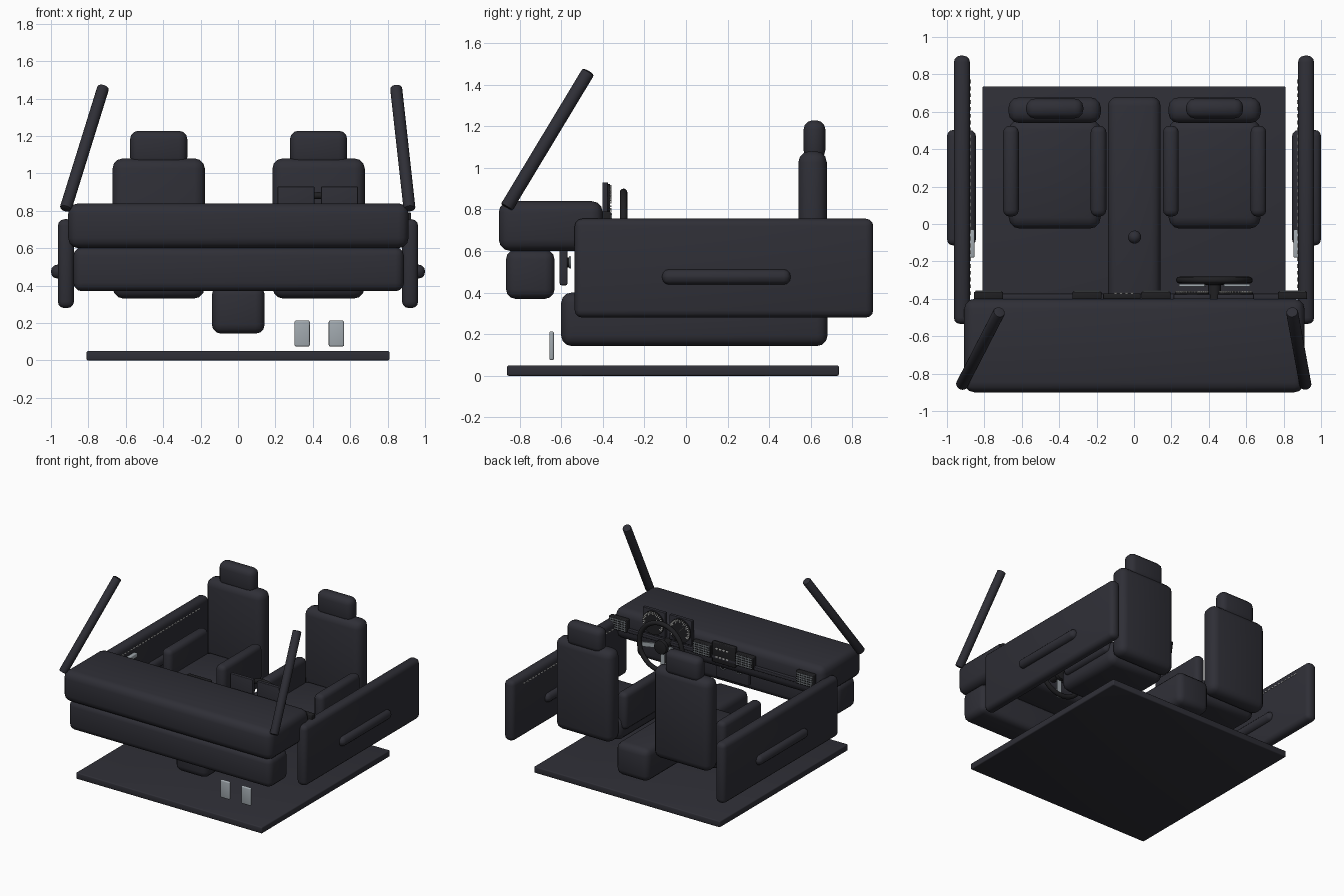
import bpy, bmesh, math
from mathutils import Matrix, Vector

if "Cube" in bpy.data.objects:
    bpy.data.objects.remove(bpy.data.objects["Cube"])


def mat(name, r, g, b):
    m = bpy.data.materials.new(name)
    m.diffuse_color = (r, g, b, 1)
    m.use_nodes = True
    m.node_tree.nodes["Principled BSDF"].inputs["Base Color"].default_value = m.diffuse_color
    return m


TRIM = mat("dark_trim", 0.028, 0.028, 0.037)
BLACK = mat("black_plastic", 0.014, 0.014, 0.016)
METAL = mat("grey_metal", 0.36, 0.40, 0.43)
PALE = mat("pale_marking", 0.72, 0.72, 0.70)


def finish(name, bm, m):
    me = bpy.data.meshes.new(name)
    bm.to_mesh(me)
    bm.free()
    me.materials.append(m)
    ob = bpy.data.objects.new(name, me)
    bpy.context.collection.objects.link(ob)
    bpy.ops.object.select_all(action='DESELECT')
    ob.select_set(True)
    bpy.context.view_layer.objects.active = ob
    bpy.ops.object.shade_smooth_by_angle(angle=math.radians(35))
    return ob


def box(name, x, y, z, m=TRIM, bevel=0.0, seg=3):
    """Rounded box from (min, max) ranges."""
    bm = bmesh.new()
    size = [r[1] - r[0] for r in (x, y, z)]
    mid = [(r[0] + r[1]) / 2 for r in (x, y, z)]
    bmesh.ops.create_cube(bm, size=1, matrix=Matrix.Translation(mid) @ Matrix.Diagonal((*size, 1)))
    if bevel:
        bmesh.ops.bevel(bm, geom=bm.edges[:], offset=min(bevel, min(size) * 0.48),
                        segments=seg, profile=0.5, affect='EDGES')
    return finish(name, bm, m)


def bars(name, items, m):
    """Many small bars in one object: (centre, size, turn about y)."""
    bm = bmesh.new()
    for c, s, turn in items:
        bmesh.ops.create_cube(bm, size=1, matrix=Matrix.Translation(c)
                              @ Matrix.Rotation(turn, 4, 'Y') @ Matrix.Diagonal((*s, 1)))
    return finish(name, bm, m)


def rod(name, a, b, r, m=TRIM, bevel=0.0, sides=24):
    a, b = Vector(a), Vector(b)
    d = b - a
    bm = bmesh.new()
    bmesh.ops.create_cone(bm, cap_ends=True, segments=sides, radius1=r, radius2=r, depth=d.length,
                          matrix=Matrix.Translation((a + b) / 2) @ d.to_track_quat('Z', 'Y').to_matrix().to_4x4())
    if bevel:
        rims = [e for e in bm.edges if any(len(f.verts) > 4 for f in e.link_faces)]
        bmesh.ops.bevel(bm, geom=rims, offset=bevel, segments=2, profile=0.5, affect='EDGES')
    return finish(name, bm, m)


def ring(name, c, major, minor, m):
    bpy.ops.mesh.primitive_torus_add(location=c, rotation=(math.pi / 2, 0, 0), major_radius=major,
                                     minor_radius=minor, major_segments=40, minor_segments=12)
    ob = bpy.context.object
    ob.name = name
    ob.data.materials.append(m)
    bpy.ops.object.shade_smooth_by_angle(angle=math.radians(60))


# floor and centre tunnel
box("floor", (-0.81, 0.81), (-0.86, 0.735), (0, 0.05), bevel=0.008)
box("centre_console", (-0.14, 0.143), (-0.6, 0.68), (0.143, 0.4), bevel=0.05)

# dashboard
box("dashboard_top", (-0.908, 0.912), (-0.9, -0.4), (0.6, 0.84), bevel=0.055)
box("dashboard_lower", (-0.88, 0.887), (-0.865, -0.632), (0.37, 0.605), bevel=0.045)
box("dashboard_strip", (-0.85, 0.92), (-0.402, -0.372), (0.69, 0.715), bevel=0.004)
box("control_panel", (-0.14, 0.14), (-0.607, -0.57), (0.435, 0.61), bevel=0.008)
for x in (-0.07, 0.07):
    rod("control_knob", (x, -0.575, 0.545), (x, -0.553, 0.545), 0.024, BLACK, 0.004)
    ring("control_knob_ring", (x, -0.557, 0.545), 0.025, 0.005, METAL)

# centre display with button marks
box("display", (-0.165, 0.035), (-0.402, -0.372), (0.66, 0.82), BLACK, 0.006)
bars("display_marks", [((-0.1 + i * 0.03, -0.37, z), (0.016, 0.006, 0.01), 0)
                       for z in (0.71, 0.775) for i in range(4)], PALE)

# air vents with crossed slats
for x in (-0.778, -0.252, 0.118, 0.848):
    box("air_vent", (x - 0.078, x + 0.078), (-0.402, -0.362), (0.69, 0.79), BLACK, 0.006)
    slats = [((x, -0.359, 0.705 + i * 0.0175), (0.14, 0.006, 0.004), 0) for i in range(5)]
    slats += [((x - 0.06 + i * 0.02, -0.359, 0.74), (0.003, 0.006, 0.085), 0) for i in range(7)]
    bars("vent_slats", slats, METAL)

# instrument dials with arcs of ticks and a needle
for x in (0.31, 0.543):
    box("gauge_panel", (x - 0.098, x + 0.098), (-0.402, -0.375), (0.735, 0.93), TRIM, 0.004)
    rod("gauge_face", (x, -0.38, 0.83), (x, -0.365, 0.83), 0.092, BLACK)
    ticks = []
    for i in range(25):
        a = math.radians(-120 + i * 10)
        n = 0.024 if i % 3 == 0 else 0.014
        r = 0.088 - n / 2
        ticks.append(((x + r * math.sin(a), -0.362, 0.83 + r * math.cos(a)), (0.005, 0.008, n), a))
    bars("gauge_ticks", ticks, PALE)
    bars("gauge_needle", [((x - 0.02, -0.36, 0.85), (0.004, 0.006, 0.055), -0.8)], PALE)

# steering wheel
WX, WY, WZ = 0.43, -0.3, 0.695
ring("steering_wheel_rim", (WX, WY, WZ), 0.187, 0.018, BLACK)
rod("steering_hub", (WX, WY - 0.025, WZ), (WX, WY + 0.01, WZ), 0.055, BLACK, 0.008)
rod("steering_column", (WX, -0.45, WZ), (WX, WY - 0.02, WZ), 0.035, BLACK)
bars("steering_spokes", [((WX + 0.12 * math.sin(a), WY - 0.027, WZ + 0.12 * math.cos(a)),
                          (0.034, 0.014, 0.14), a)
                         for a in (math.radians(100), math.radians(180), math.radians(260))], METAL)

# pedals
for x in (0.343, 0.526):
    box("pedal", (x - 0.041, x + 0.041), (-0.657, -0.635), (0.075, 0.213), METAL, 0.008)

# gear lever
rod("gear_lever", (0.003, -0.07, 0.38), (0.003, -0.07, 0.48), 0.012, BLACK)
bpy.ops.mesh.primitive_uv_sphere_add(segments=20, ring_count=12, radius=0.035, location=(0.003, -0.07, 0.49))
knob = bpy.context.object
knob.name = "gear_knob"
knob.data.materials.append(TRIM)
bpy.ops.object.shade_smooth()

# seats
for x in (-0.424, 0.431):
    box("seat_cushion", (x - 0.246, x + 0.246), (-0.025, 0.56), (0.33, 0.52), bevel=0.06)
    box("seat_back", (x - 0.247, x + 0.247), (0.54, 0.677), (0.36, 1.08), bevel=0.055)
    box("headrest", (x - 0.153, x + 0.153), (0.565, 0.67), (1.04, 1.228), bevel=0.045)
    for s in (-1, 1):
        c = x + s * 0.234
        box("seat_bolster", (c - 0.042, c + 0.042), (0.04, 0.525), (0.42, 0.71), bevel=0.035)

# doors, with arm rest, inner handle and stitching
for s in (-1, 1):
    def side(a, b):
        return tuple(sorted((s * a, s * b)))
    box("door", side(0.877, 0.963), (-0.535, 0.9), (0.28, 0.755), bevel=0.035)
    box("door_armrest", side(0.845, 1.0), (-0.115, 0.503), (0.438, 0.512), bevel=0.034)
    box("door_handle", side(0.852, 0.885), (-0.18, -0.03), (0.63, 0.665), METAL, 0.008)
    bars("door_stitching", [((s * 0.876, -0.37 + i * 0.0365, 0.7), (0.008, 0.02, 0.006), 0)
                            for i in range(32)], PALE)

# windscreen pillars
rod("left_pillar", (-0.922, -0.862, 0.81), (-0.72, -0.47, 1.46), 0.032, bevel=0.008)
rod("right_pillar", (0.917, -0.862, 0.81), (0.845, -0.47, 1.46), 0.032, bevel=0.008)
